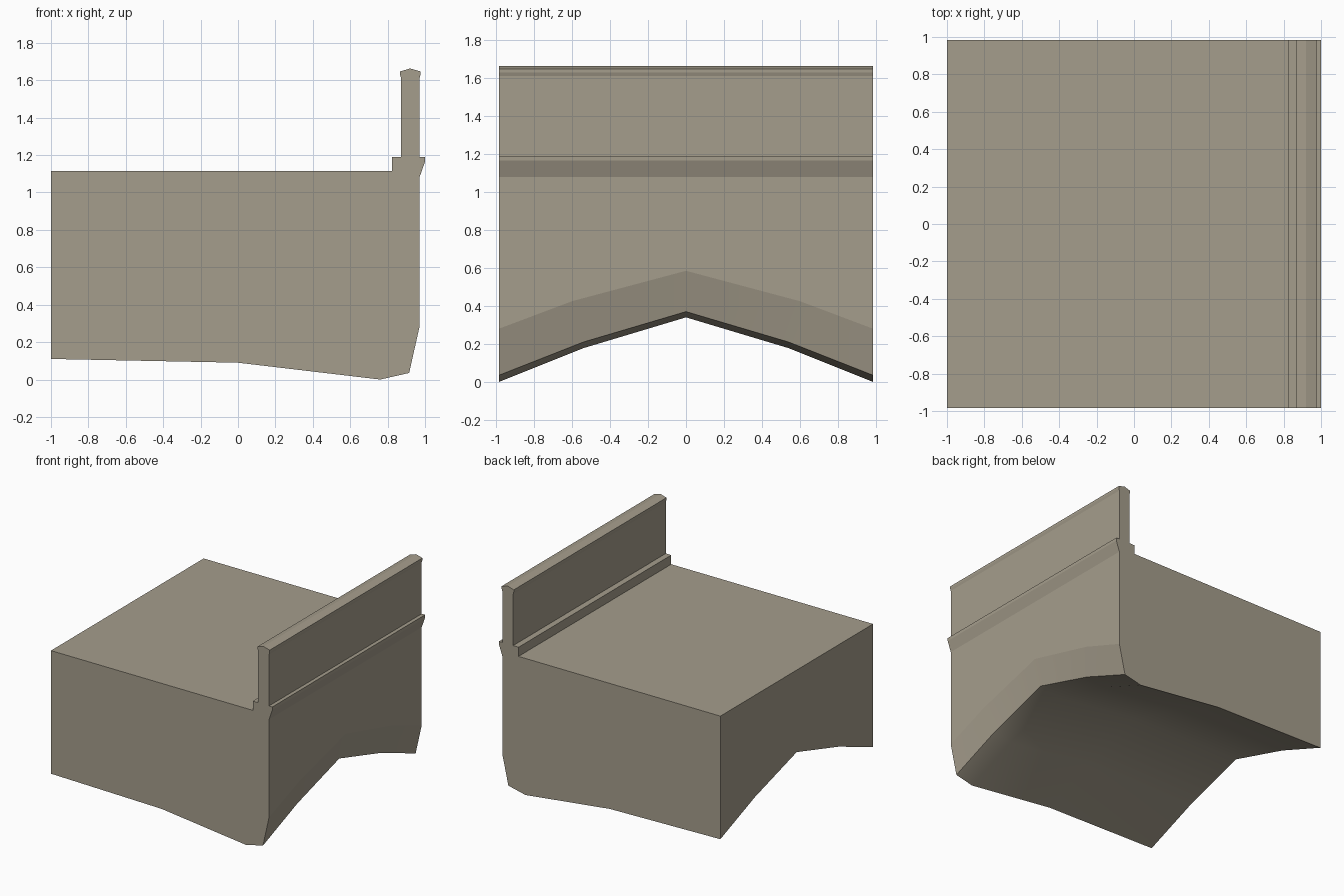
import bpy
import bmesh

if "Cube" in bpy.data.objects:
    bpy.data.objects.remove(bpy.data.objects["Cube"])

# Stone colour
stone = bpy.data.materials.new("warm grey stone")
stone.diffuse_color = (0.376, 0.337, 0.262, 1.0)
stone.use_nodes = True
stone.node_tree.nodes["Principled BSDF"].inputs["Base Color"].default_value = stone.diffuse_color

HALF = 0.985

# Arched edges: (x, z at ends, z at haunch, z at crown, y of haunch)
soffit = [
    (-1.00, 0.11, 0.283, 0.445, 0.54),
    (0.00, 0.09, 0.263, 0.425, 0.54),
    (0.76, 0.00, 0.178, 0.34, 0.54),
    (0.915, 0.035, 0.21, 0.37, 0.54),
    (0.97, 0.28, 0.425, 0.585, 0.60),
]

# Straight edges: outer moulding, parapet, coping, kerb and deck
upper = [
    (0.97, 1.08), (1.0, 1.165), (1.0, 1.19), (0.97, 1.19),
    (0.97, 1.61), (0.976, 1.63), (0.976, 1.647), (0.92, 1.663),
    (0.866, 1.647), (0.866, 1.63), (0.872, 1.61), (0.872, 1.19),
    (0.823, 1.19), (0.823, 1.115), (-1.0, 1.115),
]


def station(bm, side, level):
    """One cross-section: level 0 = end, 1 = haunch, 2 = crown."""
    loop = []
    for x, z0, z1, z2, haunch in soffit:
        y = (HALF, haunch, 0.0)[level] * side
        loop.append(bm.verts.new((x, y, (z0, z1, z2)[level])))
    for x, z in upper:
        y = (HALF, 0.54, 0.0)[level] * side
        loop.append(bm.verts.new((x, y, z)))
    return loop


# Arched bridge section with parapet, lofted along y
bm = bmesh.new()
loops = [station(bm, s, l) for s, l in ((-1, 0), (-1, 1), (1, 2), (1, 1), (1, 0))]
n = len(loops[0])
curved = len(soffit) - 1
for a, b in zip(loops, loops[1:]):
    for i in range(n):
        j = (i + 1) % n
        f = bm.faces.new((a[i], a[j], b[j], b[i]))
        f.smooth = i < curved          # underside and chamfer are rounded
    # crisp edges either side of the chamfer and at the outer end
    for i in (0, 3, 4):
        bm.edges.get((a[i], b[i])).smooth = False
for end in (loops[0], loops[-1]):
    bm.faces.new(end)
    for i in range(n):
        bm.edges.get((end[i], end[(i + 1) % n])).smooth = False
bmesh.ops.recalc_face_normals(bm, faces=bm.faces)

mesh = bpy.data.meshes.new("bridge_section")
bm.to_mesh(mesh)
bm.free()
mesh.materials.append(stone)
obj = bpy.data.objects.new("bridge_section", mesh)
bpy.context.collection.objects.link(obj)
